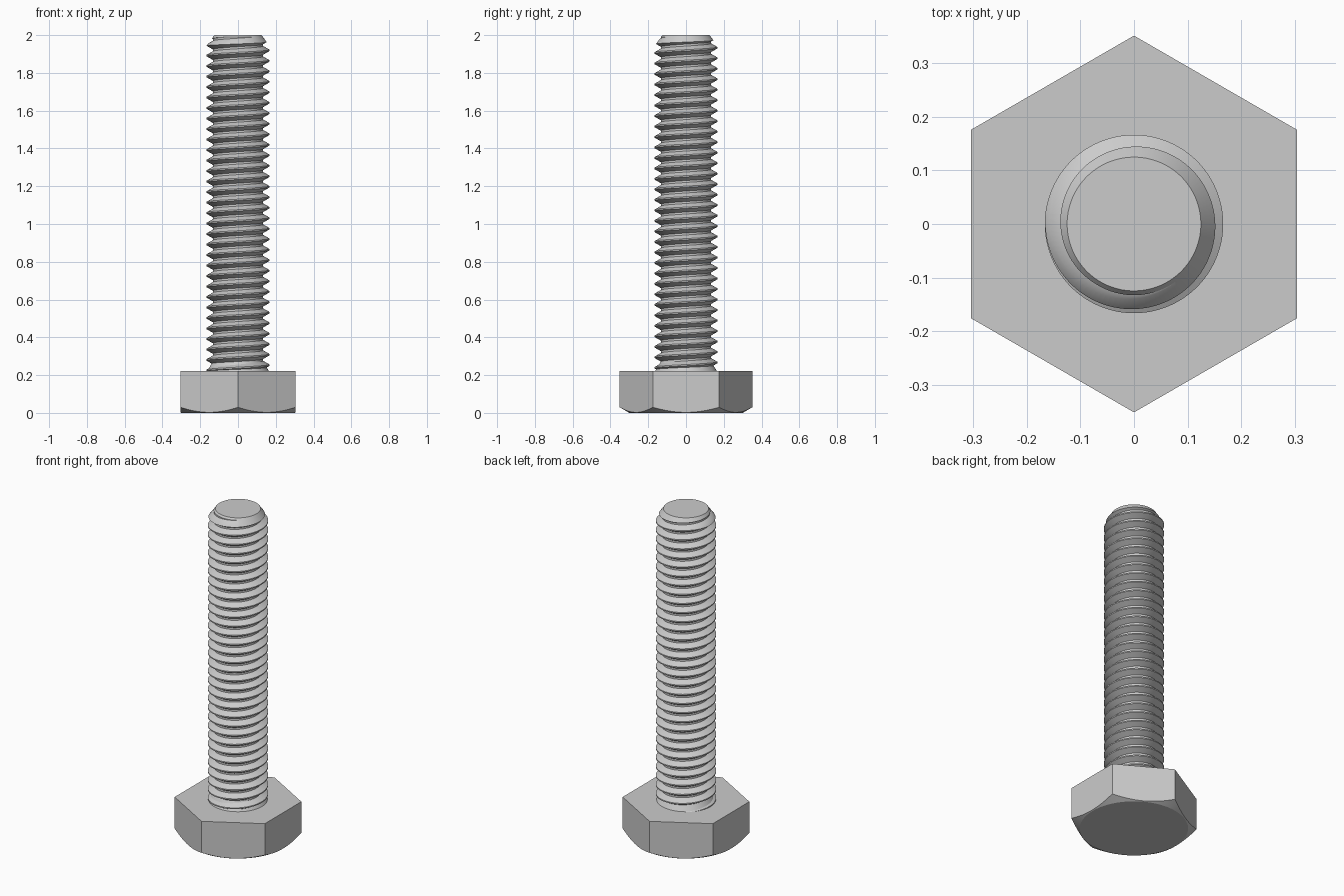
import bpy, bmesh, math

if "Cube" in bpy.data.objects:
    bpy.data.objects.remove(bpy.data.objects["Cube"])

steel = bpy.data.materials.new("steel_grey")
steel.diffuse_color = (0.6, 0.6, 0.6, 1)
steel.use_nodes = True
steel.node_tree.nodes["Principled BSDF"].inputs["Base Color"].default_value = steel.diffuse_color

HEAD_TOP = 0.222
PITCH = 2 / 36
MAJOR, MINOR = 0.1667, 0.133
SEG = 96


def finish(bm, name):
    bmesh.ops.recalc_face_normals(bm, faces=bm.faces[:])
    mesh = bpy.data.meshes.new(name)
    bm.to_mesh(mesh)
    bm.free()
    mesh.materials.append(steel)
    obj = bpy.data.objects.new(name, mesh)
    bpy.context.collection.objects.link(obj)
    return obj


def activate(obj):
    bpy.ops.object.select_all(action='DESELECT')
    obj.select_set(True)
    bpy.context.view_layer.objects.active = obj


def smooth(obj):
    activate(obj)
    bpy.ops.object.shade_smooth_by_angle(angle=math.radians(25))


def skin(bm, rings):
    """Join closed rings of points with quads and cap both ends."""
    loops = [[bm.verts.new(p) for p in ring] for ring in rings]
    n = len(loops[0])
    for a, b in zip(loops, loops[1:]):
        for i in range(n):
            j = (i + 1) % n
            bm.faces.new((a[i], a[j], b[j], b[i]))
    bm.faces.new(loops[0][::-1])
    bm.faces.new(loops[-1])


def lathe(name, profile, turn=0.0):
    bm = bmesh.new()
    angles = [2 * math.pi * i / SEG + turn for i in range(SEG)]
    skin(bm, [[(r * math.cos(a), r * math.sin(a), z) for a in angles]
              for r, z in profile])
    return finish(bm, name)


# Hexagonal head, its lower rim rounded off by a shallow cone
HEX_R, FACE_R, STEPS = 0.352, 0.30, 16
corners = [(HEX_R * math.cos(math.pi / 6 + k * math.pi / 3),
            HEX_R * math.sin(math.pi / 6 + k * math.pi / 3)) for k in range(6)]
outline = []
for k in range(6):
    (x0, y0), (x1, y1) = corners[k], corners[(k + 1) % 6]
    outline += [(x0 + (x1 - x0) * s / STEPS, y0 + (y1 - y0) * s / STEPS)
                for s in range(STEPS)]
bm = bmesh.new()
skin(bm, [
    [(x * FACE_R / math.hypot(x, y), y * FACE_R / math.hypot(x, y), 0)
     for x, y in outline],
    [(x, y, (math.hypot(x, y) - FACE_R) * 0.577) for x, y in outline],
    [(x, y, HEAD_TOP) for x, y in outline],
])
smooth(finish(bm, "hex_head"))

# Threaded shank: one tooth profile swept along a right-handed helix
TURNS = 36
z0 = 1.975 - 33 * PITCH
tooth = [(-0.0035, MAJOR), (0.0035, MAJOR), (0.0225, MINOR), (0.033, MINOR)]
bm = bmesh.new()
strands = []
for dz, r in tooth:
    strand = []
    for t in range(TURNS * SEG + 1):
        a = 2 * math.pi * t / SEG
        strand.append(bm.verts.new((r * math.cos(a), r * math.sin(a),
                                    z0 + dz + PITCH * t / SEG)))
    strands.append(strand)
# the last strand meets the first one a full turn later
last = (TURNS - 1) * SEG
for j in range(4):
    low = strands[j]
    high = strands[j + 1] if j < 3 else strands[0][SEG:]
    for t in range(last):
        bm.faces.new((low[t], low[t + 1], high[t + 1], high[t]))
bmesh.ops.delete(bm, geom=[v for v in bm.verts if not v.link_faces],
                 context='VERTS')
# close both open ends with a fan to the axis
bottom = bm.verts.new((0, 0, z0 + PITCH / 2))
top = bm.verts.new((0, 0, z0 + PITCH * (TURNS - 0.5)))
for e in [e for e in bm.edges if e.is_boundary]:
    a, b = e.verts
    bm.faces.new((a, b, bottom if a.co.z < 1 else top))
shank = finish(bm, "threaded_shank")

# Chamfered tip: trim the thread with a cone-ended envelope
envelope = lathe("tip_cutter", [(0.3, 0.1), (0.3, 2 - 0.175 / 0.73),
                                (0.125, 2.0)], turn=0.013)
envelope.hide_render = True
trim = shank.modifiers.new("trim", 'BOOLEAN')
trim.operation = 'INTERSECT'
trim.solver = 'EXACT'
trim.object = envelope
activate(shank)
bpy.ops.object.modifier_apply(modifier=trim.name)
bpy.data.objects.remove(envelope)
smooth(shank)

# Flared collar where the thread runs out above the head
smooth(lathe("runout_collar", [(0.163, 0.2), (0.163, HEAD_TOP),
                               (0.131, 0.275)]))
